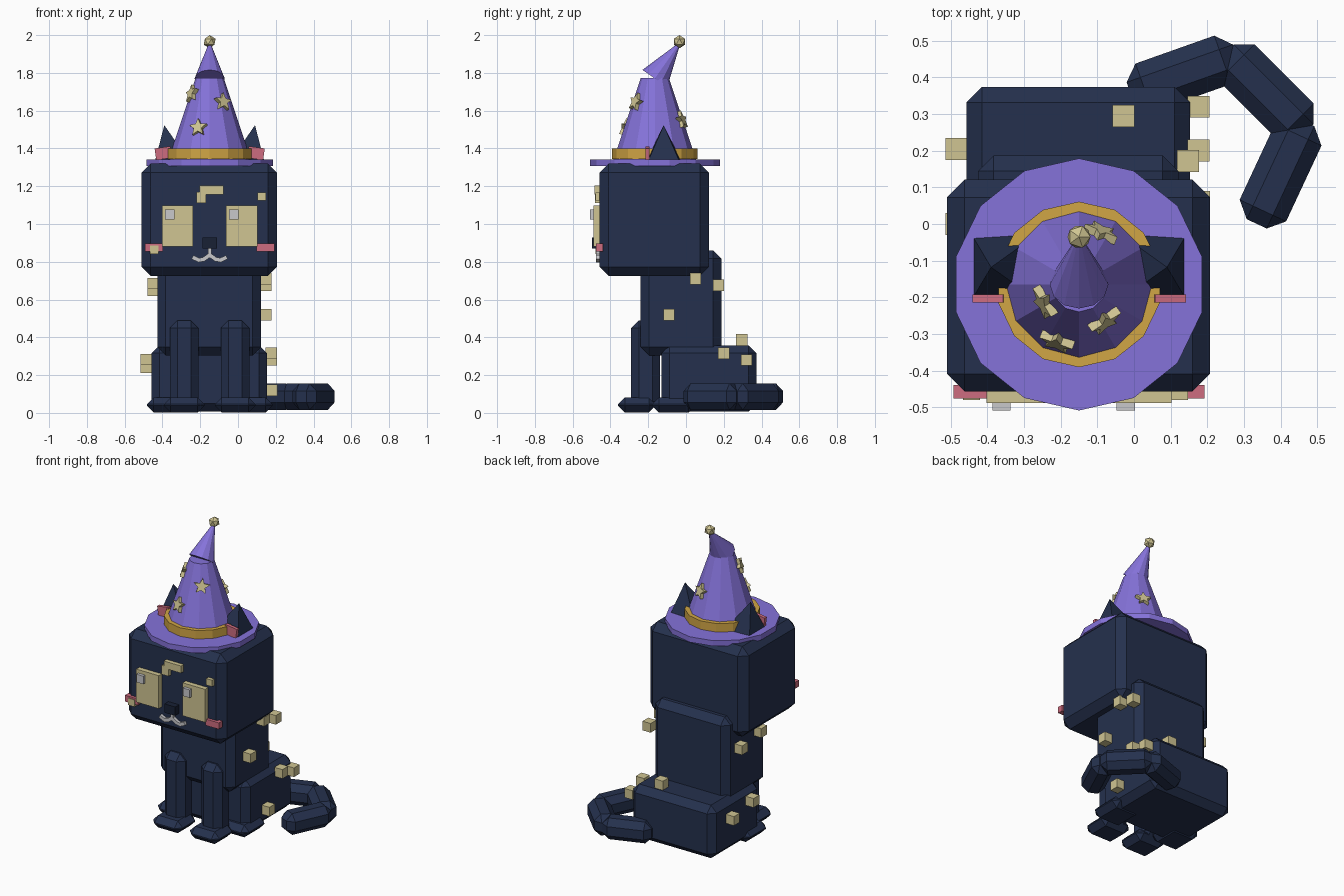
import bpy, bmesh, math
from mathutils import Matrix, Vector

if "Cube" in bpy.data.objects:
    bpy.data.objects.remove(bpy.data.objects["Cube"])

CX = -0.15            # the cat's own centre line
HY = -0.165           # hat axis in y


def material(name, rgb):
    m = bpy.data.materials.new(name)
    m.diffuse_color = (*rgb, 1)
    m.use_nodes = True
    m.node_tree.nodes["Principled BSDF"].inputs["Base Color"].default_value = m.diffuse_color
    return m


NAVY = material("navy fur", (0.018, 0.030, 0.075))
DARK = material("dark nose", (0.009, 0.015, 0.036))
PURPLE = material("purple felt", (0.235, 0.170, 0.700))
GOLD = material("gold band", (0.640, 0.380, 0.060))
PALE = material("pale yellow", (0.630, 0.560, 0.290))
PINK = material("pink", (0.610, 0.150, 0.215))
LIGHT = material("light grey", (0.580, 0.580, 0.600))


def finish(bm, name, mat):
    bmesh.ops.recalc_face_normals(bm, faces=bm.faces)
    me = bpy.data.meshes.new(name)
    bm.to_mesh(me)
    bm.free()
    me.materials.append(mat)
    ob = bpy.data.objects.new(name, me)
    bpy.context.collection.objects.link(ob)
    return ob


def box(name, mat, center, size, chamfer=0.0, rot=None):
    bm = bmesh.new()
    bmesh.ops.create_cube(bm, size=1, matrix=Matrix.Diagonal((*size, 1)))
    if chamfer:
        bmesh.ops.bevel(bm, geom=bm.edges[:], offset=chamfer, segments=1,
                        affect='EDGES', profile=0.5)
    m = Matrix.Translation(center)
    if rot:
        m = m @ Matrix.Rotation(rot[0], 4, rot[1])
    bmesh.ops.transform(bm, matrix=m, verts=bm.verts)
    return finish(bm, name, mat)


def span(name, mat, x, y, z, chamfer=0.0):
    """Box given by its limits on each axis."""
    return box(name, mat, [(a + b) / 2 for a, b in (x, y, z)],
               [b - a for a, b in (x, y, z)], chamfer)


def cone(name, mat, n, r1, r2, h, matrix):
    """n-sided frustum standing on its local origin, one corner facing +y."""
    bm = bmesh.new()
    bmesh.ops.create_cone(bm, cap_ends=True, segments=n, radius1=r1, radius2=r2, depth=h,
                          matrix=Matrix.Translation((0, 0, h / 2)))
    top = max(bm.verts, key=lambda v: (round(v.co.y, 4), -v.co.z)).co
    turn = Matrix.Rotation(math.pi / 2 - math.atan2(top.y, top.x), 4, 'Z')
    bmesh.ops.transform(bm, matrix=matrix @ turn, verts=bm.verts)
    return finish(bm, name, mat)


# Body
span("head", NAVY, (-0.51, 0.207), (-0.457, 0.121), (0.725, 1.32), 0.048)
span("torso", NAVY, (-0.426, 0.121), (-0.24, 0.187), (0.305, 0.86), 0.043)
span("haunch", NAVY, (-0.457, 0.153), (-0.13, 0.374), (0.008, 0.358), 0.042)

# Legs and paws, mirrored about the cat's centre
for s, side in ((-1, "left"), (1, "right")):
    box(f"front_leg_{side}", NAVY, (CX + s * 0.135, -0.214, 0.255), (0.15, 0.152, 0.47), 0.04)
    box(f"front_paw_{side}", NAVY, (CX + s * 0.135, -0.26, 0.042), (0.215, 0.20, 0.08), 0.036)
    box(f"hind_paw_{side}", NAVY, (CX + s * 0.225, -0.065, 0.042), (0.215, 0.23, 0.08), 0.036)

# Tail: three chamfered links curling round to the front
for i, (x, y, deg) in enumerate(((0.135, 0.41, 19.5), (0.36, 0.36, -45), (0.40, 0.14, -115))):
    box(f"tail_link_{i + 1}", NAVY, (x, y, 0.086), (0.308, 0.14, 0.14), 0.04,
        (math.radians(deg), 'Z'))

# Ears: pyramids leaning slightly outward, with pink inner plates
for s, side in ((-1, "left"), (1, "right")):
    bm = bmesh.new()
    base = [bm.verts.new((CX + s * (0.205 + a * 0.087), -0.118 + b * 0.087, 1.335 - a * 0.012))
            for a, b in ((-1, -1), (1, -1), (1, 1), (-1, 1))]
    tip = bm.verts.new((CX + s * 0.24, -0.118, 1.523))
    bm.faces.new(base)
    for k in range(4):
        bm.faces.new((base[k], base[(k + 1) % 4], tip))
    finish(bm, f"ear_{side}", NAVY)
    box(f"inner_ear_{side}", PINK, (CX + s * 0.245, -0.203, 1.375), (0.085, 0.022, 0.062),
        0, (s * math.radians(8), 'Y'))

# Face
for s, side in ((-1, "left"), (1, "right")):
    ex = CX + s * 0.1695
    box(f"eye_{side}", PALE, (ex, -0.4705, 0.99), (0.165, 0.037, 0.218))
    box(f"eye_glint_{side}", LIGHT, (ex - 0.042, -0.49, 1.05), (0.05, 0.037, 0.053))
    box(f"cheek_{side}", PINK, (CX + s * 0.295, -0.458, 0.876), (0.096, 0.036, 0.042))
    for i, (dx, z, deg) in enumerate(((0.018, 0.823, 35), (0.045, 0.811, 10), (0.075, 0.817, -25))):
        box(f"mouth_{side}_{i + 1}", LIGHT, (CX + s * dx, -0.464, z), (0.036, 0.024, 0.022),
            0, (s * math.radians(deg), 'Y'))
box("nose", DARK, (CX, -0.475, 0.90), (0.078, 0.045, 0.058))
box("mouth_stem", LIGHT, (CX, -0.464, 0.846), (0.02, 0.024, 0.054))
span("brow_mark_top", PALE, (-0.203, -0.077), (-0.485, -0.45), (1.157, 1.204))
span("brow_mark_side", PALE, (-0.22, -0.17), (-0.482, -0.45), (1.11, 1.17))
span("face_speck_right", PALE, (0.103, 0.147), (-0.48, -0.45), (1.125, 1.168))
span("face_speck_left", PALE, (-0.467, -0.42), (-0.48, -0.45), (0.84, 0.886))

# Pale cubes scattered over the body
for i, p in enumerate(((0.147, 0.05, 0.71), (0.147, 0.172, 0.675), (0.147, -0.09, 0.52),
                       (0.176, 0.20, 0.315), (0.176, 0.32, 0.28), (0.178, 0.06, 0.12),
                       (-0.028, 0.295, 0.388), (-0.45, -0.13, 0.685), (-0.45, 0.07, 0.648),
                       (-0.485, 0.0, 0.283), (-0.485, 0.205, 0.242))):
    box(f"body_speck_{i + 1}", PALE, p, (0.06, 0.06, 0.06))

# Hat
axis = Matrix.Translation((CX, HY, 0))
cone("hat_brim", PURPLE, 14, 0.344, 0.344, 0.036, axis @ Matrix.Translation((0, 0, 1.306)))
cone("hat_band", GOLD, 14, 0.226, 0.226, 0.056, axis @ Matrix.Translation((0, 0, 1.345)))
cone("hat_crown", PURPLE, 12, 0.222, 0.075, 0.44, axis @ Matrix.Translation((0, 0, 1.332)))
cone("hat_tip", PURPLE, 12, 0.08, 0.004, 0.23,
     axis @ Matrix.Translation((0, 0, 1.77)) @ Matrix.Rotation(math.radians(-35), 4, 'X'))
bm = bmesh.new()
bmesh.ops.create_icosphere(bm, subdivisions=1, radius=0.035,
                           matrix=Matrix.Translation((CX, -0.035, 1.965)))
finish(bm, "hat_bobble", PALE)

# Five-pointed stars lying on the crown: azimuth, height, roll
for i, (az, z, roll) in enumerate(((-111, 1.51, 5), (-55, 1.645, -8), (-152, 1.69, 15), (67.5, 1.55, 0))):
    a = math.radians(az)
    r = 0.226 - 0.334 * (z - 1.332)
    out = Vector((math.cos(a), math.sin(a), 0.334)).normalized()
    side = Vector((-math.sin(a), math.cos(a), 0))
    up = out.cross(side)
    frame = Matrix((side, up, out)).transposed().to_4x4()
    m = (Matrix.Translation((CX + r * math.cos(a), HY + r * math.sin(a), z)) @ frame
         @ Matrix.Rotation(math.radians(roll), 4, 'Z'))
    bm = bmesh.new()
    ring = []
    for k in range(10):
        t, rad = math.pi / 2 + k * math.pi / 5, (0.05, 0.023)[k % 2]
        ring.append(bm.verts.new((rad * math.cos(t), rad * math.sin(t), -0.012)))
    face = bm.faces.new(ring)
    ext = bmesh.ops.extrude_face_region(bm, geom=[face])["geom"]
    bmesh.ops.translate(bm, vec=(0, 0, 0.024),
                        verts=[v for v in ext if isinstance(v, bmesh.types.BMVert)])
    bmesh.ops.transform(bm, matrix=m, verts=bm.verts)
    finish(bm, f"hat_star_{i + 1}", PALE)
